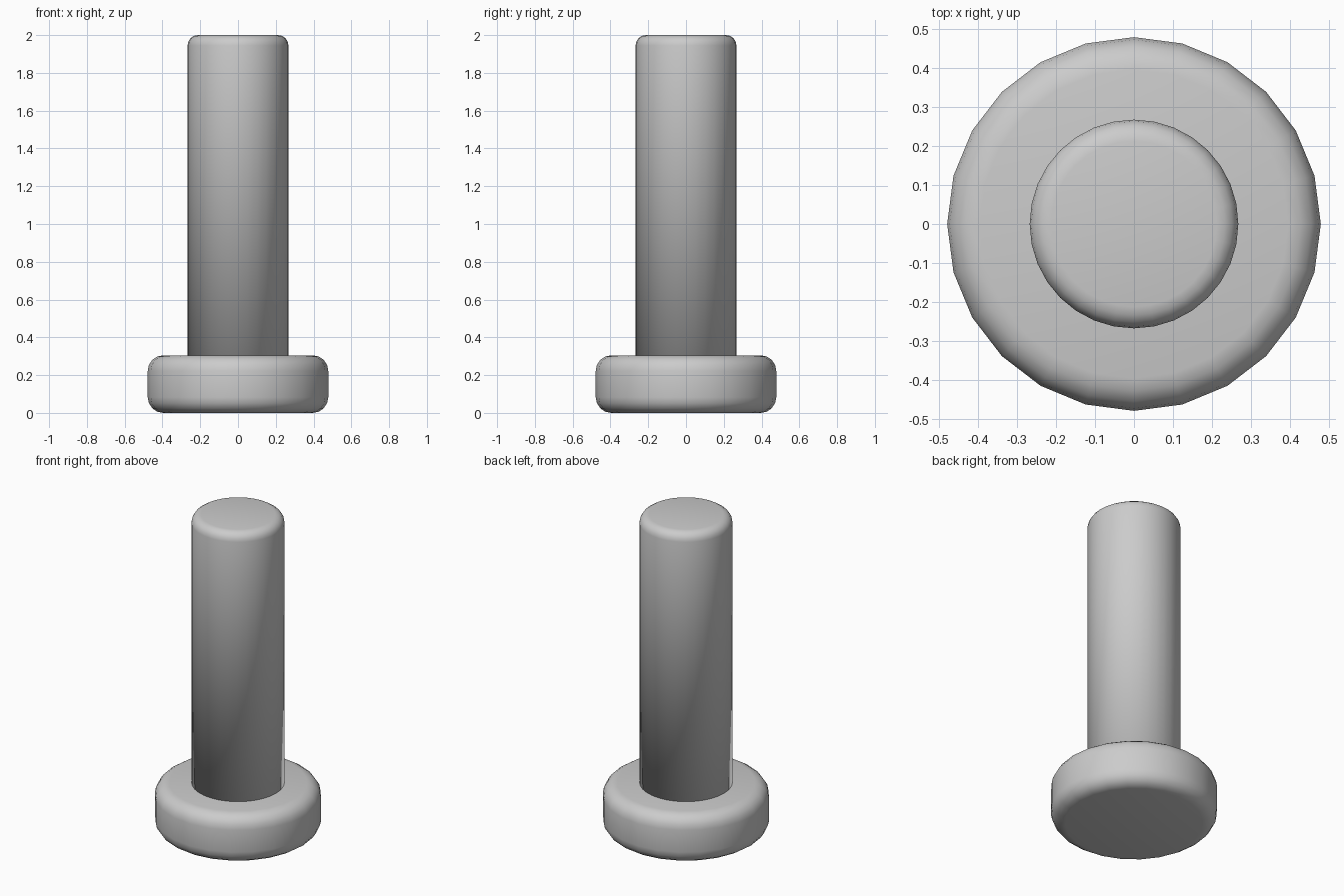
import bpy, bmesh, math

if "Cube" in bpy.data.objects:
    bpy.data.objects.remove(bpy.data.objects["Cube"])

metal = bpy.data.materials.new("plain_grey")
metal.diffuse_color = (0.6, 0.6, 0.6, 1)
metal.use_nodes = True
metal.node_tree.nodes["Principled BSDF"].inputs["Base Color"].default_value = metal.diffuse_color


def lathe(name, profile, sides):
    """Revolve (radius, z) points around z and cap both ends."""
    bm = bmesh.new()
    rings = []
    for r, z in profile:
        rings.append([bm.verts.new((r * math.cos(2 * math.pi * i / sides),
                                    r * math.sin(2 * math.pi * i / sides), z))
                      for i in range(sides)])
    for a, b in zip(rings, rings[1:]):
        for i in range(sides):
            j = (i + 1) % sides
            bm.faces.new((a[i], a[j], b[j], b[i]))
    bm.faces.new(rings[0][::-1])
    bm.faces.new(rings[-1])
    mesh = bpy.data.meshes.new(name)
    bm.to_mesh(mesh)
    bm.free()
    mesh.materials.append(metal)
    obj = bpy.data.objects.new(name, mesh)
    bpy.context.collection.objects.link(obj)
    for p in mesh.polygons:
        p.use_smooth = True
    return obj


def corner(r, z, size, start):
    """Quarter-round profile points about centre (r, z)."""
    return [(r + size * math.cos(math.radians(start + t)),
             z + size * math.sin(math.radians(start + t)))
            for t in (0, 22.5, 45, 67.5, 90)]


# Disc-shaped head with rounded rims
lathe("head", corner(0.395, 0.09, 0.083, -90) + corner(0.395, 0.222, 0.083, 0), 24)

# Long shaft with a rounded tip; its foot is sunk into the head
lathe("shaft", [(0.267, 0.15)] + corner(0.212, 1.945, 0.055, 0), 32)

# Bring the head bottom exactly to the ground
head = bpy.data.objects["head"]
low = min(v.co.z for v in head.data.vertices)
for v in head.data.vertices:
    if v.co.z < 0.1:
        v.co.z -= low
